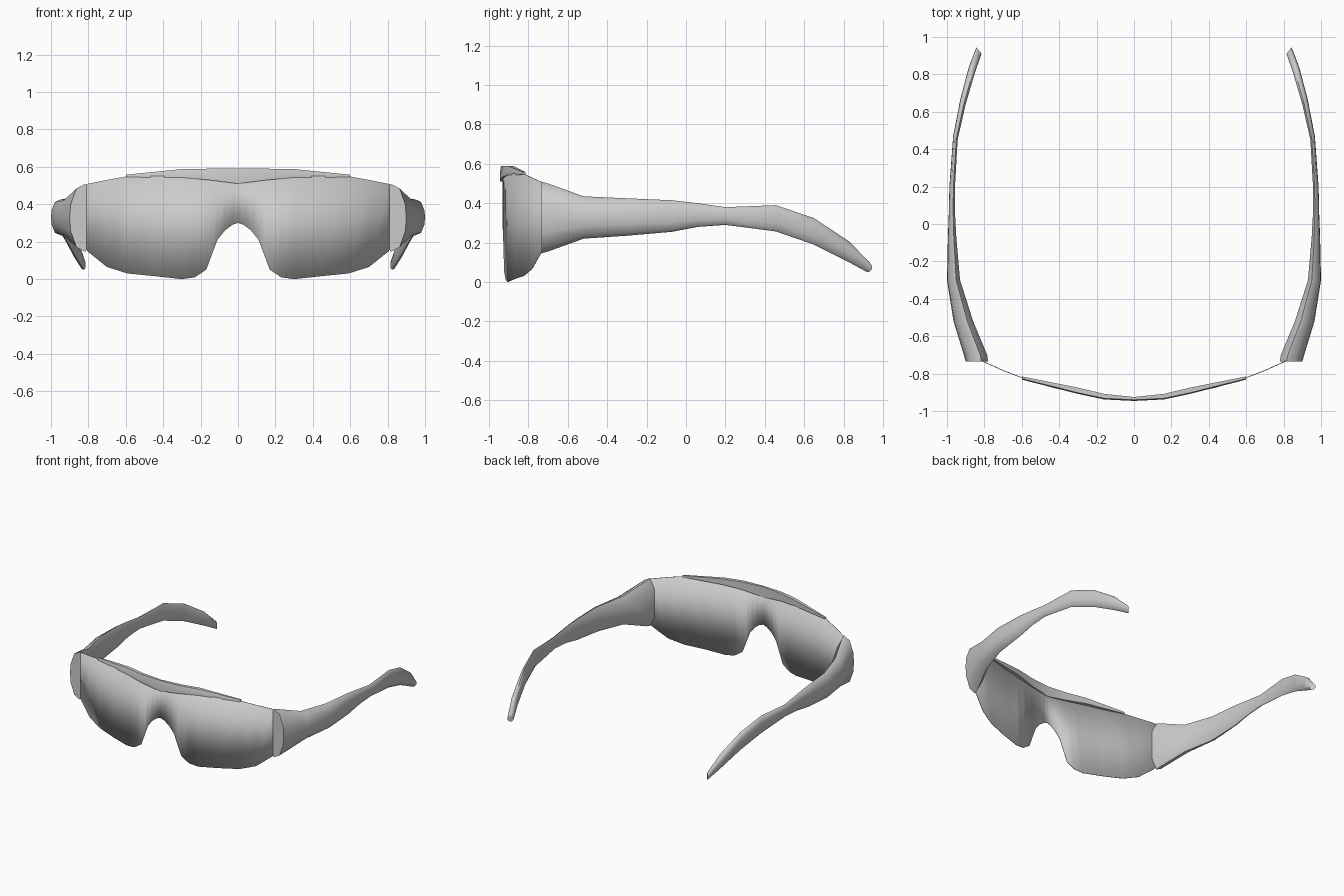
import bpy, bmesh

default_cube = bpy.data.objects.get("Cube")
if default_cube:
    bpy.data.objects.remove(default_cube, do_unlink=True)


def make_material(name, colour):
    material = bpy.data.materials.new(name)
    material.use_nodes = True
    material.diffuse_color = colour
    material.node_tree.nodes["Principled BSDF"].inputs["Base Color"].default_value = colour
    return material


grey = make_material("plain grey", (0.6, 0.6, 0.6, 1))


def make_object(name, bm, smooth_angle):
    bmesh.ops.recalc_face_normals(bm, faces=bm.faces)
    mesh = bpy.data.meshes.new(name)
    bm.to_mesh(mesh)
    bm.free()
    mesh.materials.append(grey)
    part = bpy.data.objects.new(name, mesh)
    bpy.context.collection.objects.link(part)
    bpy.ops.object.select_all(action="DESELECT")
    bpy.context.view_layer.objects.active = part
    part.select_set(True)
    bpy.ops.object.shade_smooth_by_angle(angle=smooth_angle)
    return part


def loft(sections, closed=True):
    """Skin a row of matching cross-sections, capping both ends if closed."""
    bm = bmesh.new()
    rings = [[bm.verts.new(point) for point in section] for section in sections]
    count = len(rings[0])
    for first, second in zip(rings, rings[1:]):
        for i in range(count if closed else count - 1):
            j = (i + 1) % count
            bm.faces.new((first[i], first[j], second[j], second[i]))
    if closed:
        bm.faces.new(rings[0])
        bm.faces.new(rings[-1])
    return bm


def mirrored(half):
    """Extend stations that start at the centre line to both sides."""
    return [(-s[0], *s[1:]) for s in reversed(half[1:])] + half


def wrap(x):
    """Depth of the curved shield at a given width."""
    return 0.3 * x * x - 0.93


# Wraparound lens: width, lower edge, upper edge
lens_half = [
    (0, 0.3, 0.55), (0.03, 0.29, 0.55), (0.07, 0.26, 0.55), (0.11, 0.21, 0.55),
    (0.14, 0.13, 0.55), (0.17, 0.05, 0.55), (0.23, 0.01, 0.55), (0.3, 0, 0.55),
    (0.44, 0.015, 0.55), (0.59, 0.03, 0.55), (0.7, 0.065, 0.53),
    (0.8, 0.145, 0.51), (0.82, 0.17, 0.5),
]
lens_sections = [
    [(x, wrap(x), low), (x, wrap(x), high)] for x, low, high in mirrored(lens_half)
]
lens = make_object("lens", loft(lens_sections, closed=False), 0.6)
thickness = lens.modifiers.new("thickness", "SOLIDIFY")
thickness.thickness = 0.004
thickness.offset = 0

# Brow bar: width, lower edge, upper edge, front depth, back depth
brow_half = [
    (0, 0.51, 0.59, -0.946, -0.925), (0.16, 0.53, 0.59, -0.938, -0.908),
    (0.3, 0.543, 0.588, -0.908, -0.875), (0.6, 0.545, 0.558, -0.832, -0.815),
]
brow_sections = [
    [(x, back, low), (x, front, low), (x, front, (low + high) / 2),
     (x, front + 0.006, high), (x, back, high)]
    for x, low, high, front, back in mirrored(brow_half)
]
make_object("brow_bar", loft(brow_sections), 0.5)

# Temple cross-section: fraction from inner to outer side, fraction of height
temple_profile = [
    (0, 0.2), (0, 0.8), (0.3, 1), (0.7, 0.93), (0.95, 0.7),
    (1, 0.5), (0.95, 0.3), (0.7, 0.07), (0.3, 0),
]
# Temple stations: inner depth, outer depth, inner x, outer x, bottom, top
temple_stations = [
    (-0.735, -0.735, 0.78, 0.9, 0.145, 0.51),
    (-0.7, -0.7, 0.785, 0.91, 0.155, 0.5),
    (-0.52, -0.52, 0.86, 0.965, 0.22, 0.435),
    (-0.3, -0.3, 0.93, 1, 0.235, 0.425),
    (-0.07, -0.07, 0.95, 0.995, 0.255, 0.415),
    (0.06, 0.06, 0.957, 0.99, 0.28, 0.4),
    (0.2, 0.2, 0.957, 0.987, 0.29, 0.38),
    (0.45, 0.47, 0.943, 0.967, 0.257, 0.39),
    (0.64, 0.67, 0.9, 0.928, 0.19, 0.325),
    (0.81, 0.84, 0.85, 0.883, 0.105, 0.212),
    (0.91, 0.945, 0.815, 0.843, 0.05, 0.1),
]
for name, side in (("left_temple", 1), ("right_temple", -1)):
    sections = []
    for back_in, back_out, inner, outer, low, high in temple_stations:
        sections.append([
            (side * (inner + u * (outer - inner)),
             back_in + u * (back_out - back_in),
             low + v * (high - low))
            for u, v in temple_profile
        ])
    make_object(name, loft(sections), 1.0)
